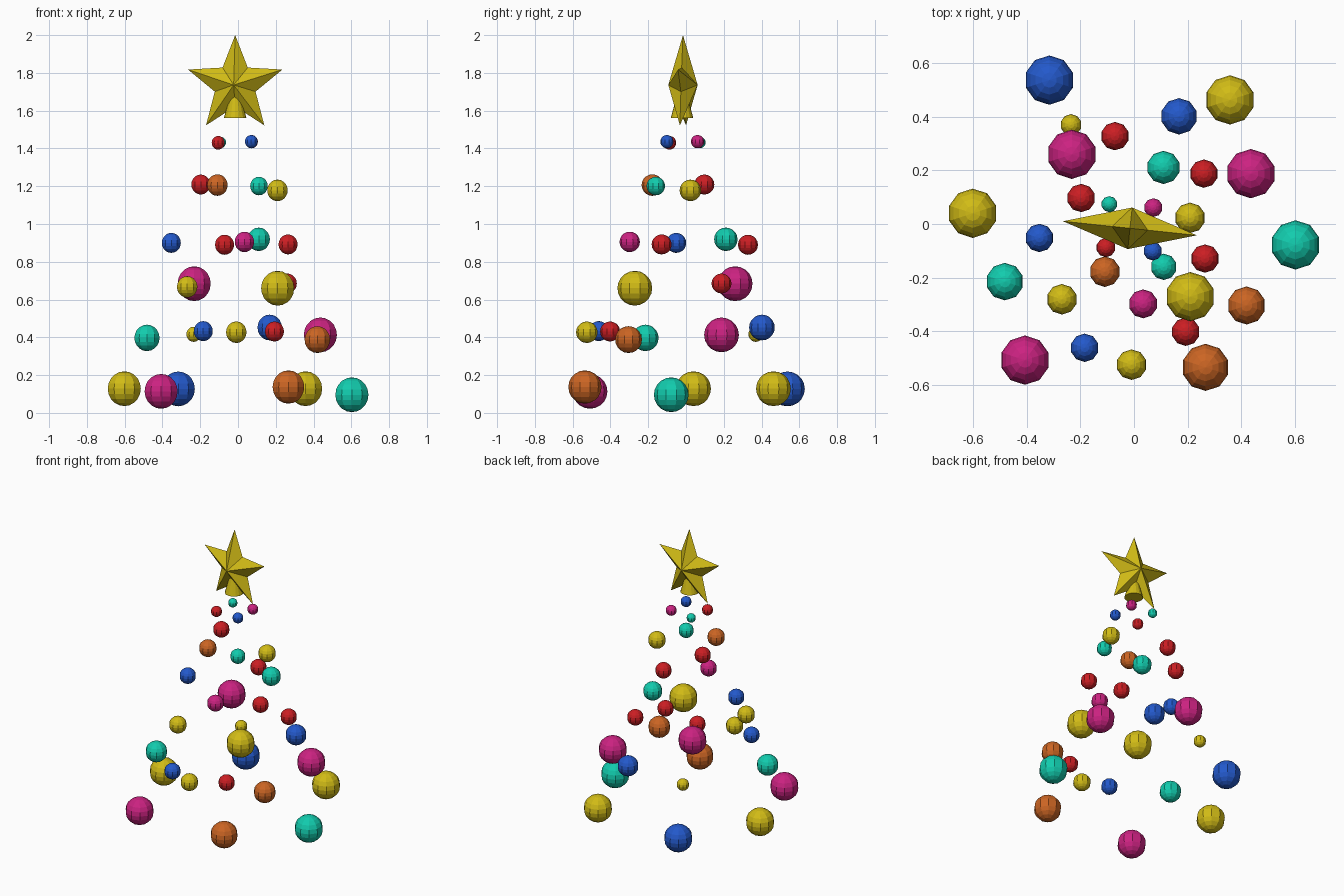
import bpy, bmesh, math
from mathutils import Matrix, Vector

if "Cube" in bpy.data.objects:
    bpy.data.objects.remove(bpy.data.objects["Cube"])

def material(name, rgb):
    m = bpy.data.materials.new(name)
    m.diffuse_color = (*rgb, 1)
    m.use_nodes = True
    m.node_tree.nodes["Principled BSDF"].inputs["Base Color"].default_value = m.diffuse_color
    return m

MATS = {
    "yellow": material("yellow", (0.64, 0.50, 0.008)),
    "red": material("red", (0.60, 0.013, 0.017)),
    "magenta": material("magenta", (0.60, 0.016, 0.22)),
    "teal": material("teal", (0.006, 0.60, 0.42)),
    "blue": material("blue", (0.017, 0.10, 0.60)),
    "orange": material("orange", (0.60, 0.13, 0.017)),
}

def add_object(name, bm, colour):
    bmesh.ops.recalc_face_normals(bm, faces=bm.faces)
    me = bpy.data.meshes.new(name)
    bm.to_mesh(me)
    bm.free()
    me.materials.append(MATS[colour])
    ob = bpy.data.objects.new(name, me)
    bpy.context.collection.objects.link(ob)
    return ob

# hanging balls, tier by tier from the ground up: colour, x, y, z, radius
BALLS = [
    ("blue", -.316, .537, .127, .092), ("yellow", .358, .463, .128, .092),
    ("yellow", -.602, .040, .128, .092), ("teal", .603, -.078, .096, .092),
    ("magenta", -.407, -.508, .114, .092), ("orange", .267, -.535, .137, .088),
    ("yellow", -.235, .370, .416, .040), ("blue", .168, .402, .452, .068),
    ("magenta", .436, .188, .413, .092), ("teal", -.482, -.215, .397, .070),
    ("orange", .420, -.304, .388, .071), ("red", .193, -.402, .431, .053),
    ("blue", -.184, -.462, .433, .053), ("yellow", -.009, -.525, .427, .057),
    ("magenta", -.232, .260, .684, .092), ("red", .261, .188, .685, .053),
    ("yellow", -.269, -.281, .667, .057), ("yellow", .210, -.271, .660, .092),
    ("red", -.071, .328, .890, .053), ("teal", .110, .211, .919, .062),
    ("blue", -.353, -.052, .900, .053), ("red", .265, -.129, .892, .053),
    ("magenta", .034, -.298, .905, .054),
    ("red", -.197, .097, 1.209, .053), ("yellow", .209, .023, 1.178, .057),
    ("teal", .111, -.160, 1.201, .049), ("orange", -.109, -.178, 1.206, .057),
    ("teal", -.092, .074, 1.432, .030), ("magenta", .072, .061, 1.436, .035),
    ("red", -.105, -.088, 1.430, .036), ("blue", .070, -.101, 1.436, .035),
]
for colour, x, y, z, r in BALLS:
    bm = bmesh.new()
    bmesh.ops.create_uvsphere(bm, u_segments=10, v_segments=10, radius=r,
                              matrix=Matrix.Translation((x, y, z)))
    add_object(colour + "_ball", bm, colour)

# five-pointed star with a raised centre front and back
CX, CY, CZ = -0.015, -0.016, 1.736
bm = bmesh.new()
rim = []
for i in range(10):
    r = 0.264 if i % 2 == 0 else 0.114
    a = math.pi / 2 + i * math.pi / 5
    rim.append(bm.verts.new((r * math.cos(a), 0, r * math.sin(a))))
for side in (-1, 1):
    apex = bm.verts.new((0, side * 0.078, 0))
    for i in range(10):
        bm.faces.new((rim[i], rim[(i + 1) % 10], apex))
star = add_object("star", bm, "yellow")
star.location = (CX, CY, CZ)
star.rotation_euler.z = math.radians(-6)

# tapered socket under the star
bm = bmesh.new()
bmesh.ops.create_cone(bm, cap_ends=True, segments=16, radius1=0.06, radius2=0.022,
                      depth=0.14, matrix=Matrix.Translation((CX, CY - .005, 1.63)))
add_object("star_socket", bm, "yellow")
